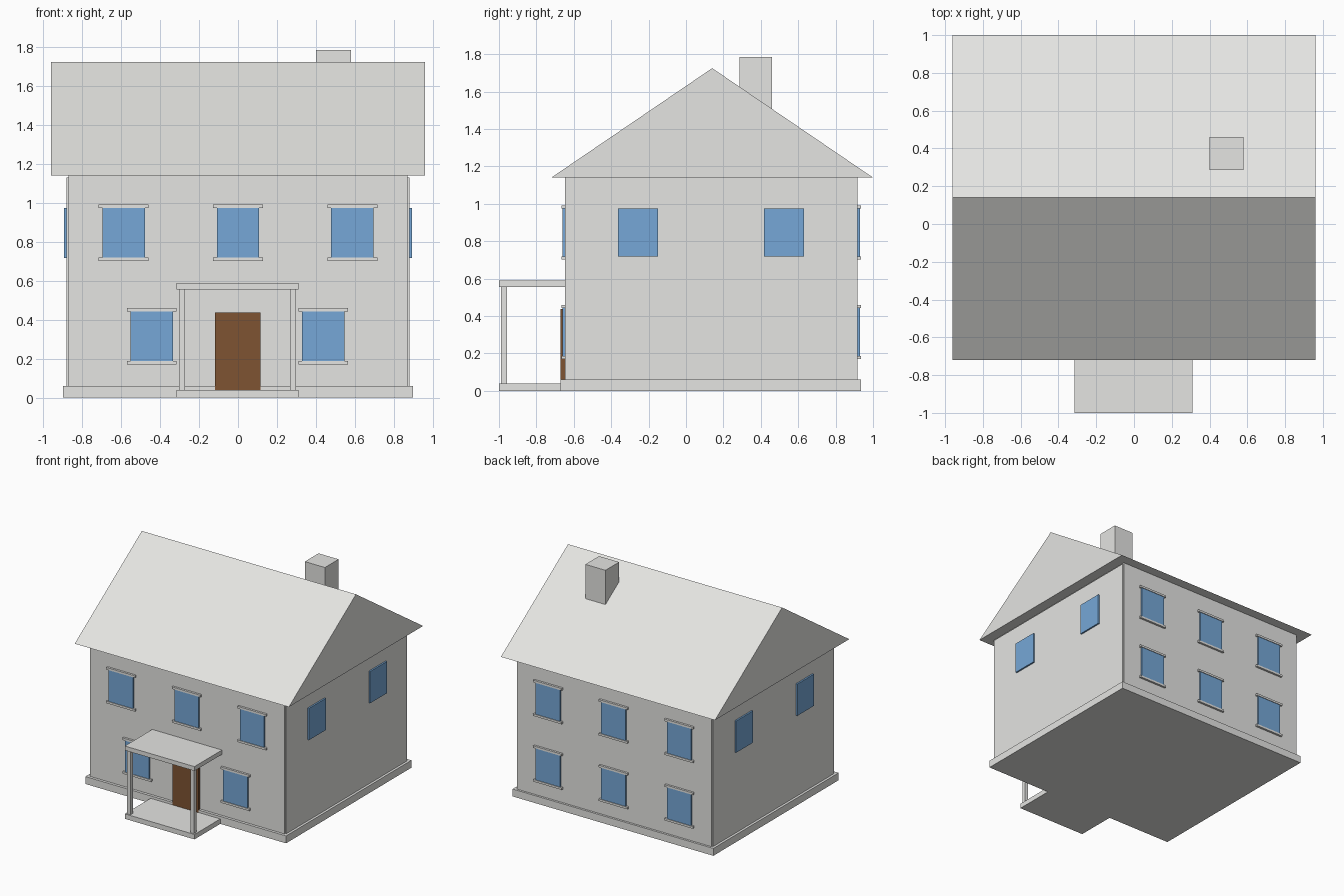
import bpy

cube = bpy.data.objects.get("Cube")
if cube:
    bpy.data.objects.remove(cube, do_unlink=True)


def make_material(name, rgb):
    mat = bpy.data.materials.new(name)
    mat.use_nodes = True
    mat.diffuse_color = (*rgb, 1)
    mat.node_tree.nodes["Principled BSDF"].inputs["Base Color"].default_value = (*rgb, 1)
    return mat


STONE = make_material("pale grey", (0.78, 0.78, 0.76))
GLASS = make_material("window blue", (0.18, 0.39, 0.68))
WOOD = make_material("door brown", (0.21, 0.087, 0.032))


def make_mesh(name, verts, faces, mat):
    mesh = bpy.data.meshes.new(name)
    mesh.from_pydata(verts, [], faces)
    mesh.materials.append(mat)
    obj = bpy.data.objects.new(name, mesh)
    bpy.context.collection.objects.link(obj)
    return obj


def prism(name, profile, x0, x1, mat):
    """Extrude a (y, z) profile, counter-clockwise seen from +x, along x."""
    n = len(profile)
    verts = [(x, y, z) for x in (x0, x1) for y, z in profile]
    faces = [tuple(reversed(range(n))), tuple(range(n, 2 * n))]
    faces += [(i, (i + 1) % n, (i + 1) % n + n, i + n) for i in range(n)]
    return make_mesh(name, verts, faces, mat)


def box(name, x, y, z, mat=STONE):
    return prism(name, [(y[0], z[0]), (y[1], z[0]), (y[1], z[1]), (y[0], z[1])], x[0], x[1], mat)


# Base and walls, with slim corner steps
box("foundation", (-0.9, 0.9), (-0.67, 0.935), (0, 0.06))
box("front_and_back_walls", (-0.872, 0.872), (-0.648, 0.918), (0.06, 1.14))
box("side_walls", (-0.88, 0.88), (-0.64, 0.91), (0.06, 1.13))

# Gabled roof and chimney, whose foot follows the back slope
EAVE, RIDGE_Y, RIDGE_Z = 1.14, 0.14, 1.725
prism("roof", [(-0.72, EAVE), (1.0, EAVE), (RIDGE_Y, RIDGE_Z)], -0.96, 0.96, STONE)


def slope(y):
    return RIDGE_Z - (y - RIDGE_Y) * (RIDGE_Z - EAVE) / (1.0 - RIDGE_Y)


prism("chimney", [(0.285, slope(0.285) - 0.01), (0.46, slope(0.46) - 0.01),
                  (0.46, 1.785), (0.285, 1.785)], 0.4, 0.58, STONE)

# Porch
box("porch_floor", (-0.315, 0.31), (-1.0, -0.66), (0, 0.04))
box("porch_canopy", (-0.315, 0.31), (-1.0, -0.645), (0.555, 0.59))
for side, x in (("right", -0.287), ("left", 0.283)):
    box(side + "_porch_post", (x - 0.015, x + 0.015), (-0.99, -0.957), (0.04, 0.555))
box("front_door", (-0.118, 0.115), (-0.672, -0.64), (0.04, 0.437), WOOD)


# Windows with a sill and a lintel on the long walls
def long_wall_window(name, x, z0, wall, out):
    def span(depth):
        return tuple(sorted((wall - 0.02 * out, wall + depth * out)))
    box(name + "_pane", (x - 0.109, x + 0.109), span(0.012), (z0, z0 + 0.26), GLASS)
    for part, z in (("sill", z0 - 0.015), ("lintel", z0 + 0.258)):
        box(name + "_" + part, (x - 0.128, x + 0.128), span(0.017), (z, z + 0.017))


LOW, HIGH = 0.185, 0.717
for i, x in enumerate((-0.588, 0, 0.588)):
    long_wall_window(f"front_upper_window_{i}", x, HIGH, -0.648, -1)
    long_wall_window(f"back_upper_window_{i}", x, HIGH, 0.918, 1)
    long_wall_window(f"back_lower_window_{i}", x, LOW, 0.918, 1)
for side, x in (("right", -0.443), ("left", 0.438)):
    long_wall_window(side + "_front_lower_window", x, LOW, -0.648, -1)

# Plain windows on the gable ends
for side, x in (("left", (0.86, 0.893)), ("right", (-0.893, -0.86))):
    for place, y in (("front", -0.257), ("back", 0.525)):
        box(f"{side}_side_{place}_window", x, (y - 0.107, y + 0.107), (0.718, 0.975), GLASS)
